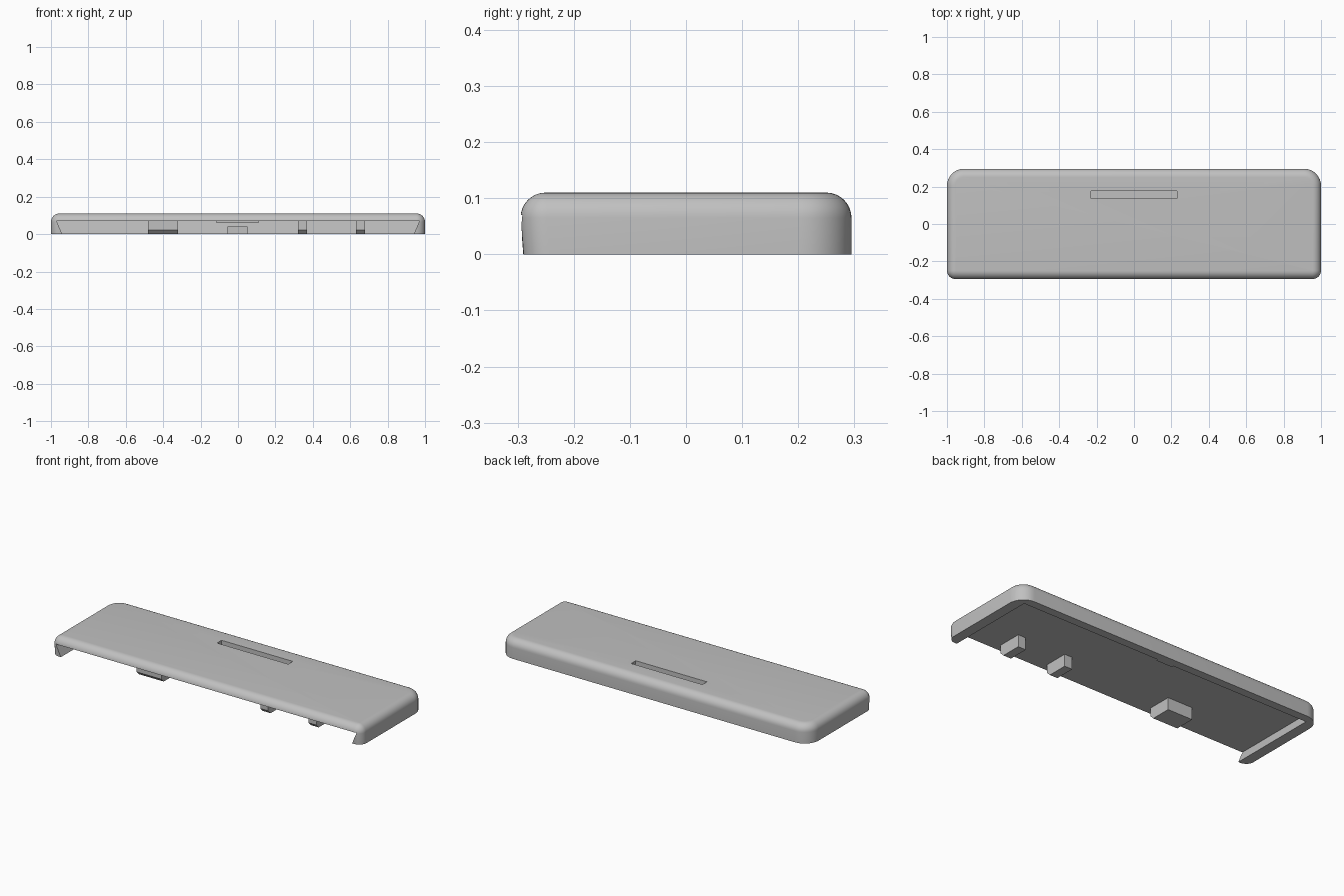
import bpy, bmesh
from math import sin, cos, pi

cube = bpy.data.objects.get("Cube")
if cube:
    bpy.data.objects.remove(cube, do_unlink=True)

grey = bpy.data.materials.new("light grey plastic")
grey.use_nodes = True
grey.diffuse_color = (0.53, 0.53, 0.53, 1)
grey.node_tree.nodes["Principled BSDF"].inputs["Base Color"].default_value = (0.53, 0.53, 0.53, 1)

HALF_X, HALF_Y, HEIGHT = 1.0, 0.295, 0.11
FILLET, CEILING = 0.045, 0.07


def outline(inset):
    """Rounded rectangle, with wider corners at the back."""
    points = []
    x, y = HALF_X - inset, HALF_Y - inset
    corners = [(1, 1, 0.09), (-1, 1, 0.09), (-1, -1, 0.047), (1, -1, 0.047)]
    for quarter, (sx, sy, radius) in enumerate(corners):
        r = max(radius - inset, 0.002)
        for i in range(9):
            a = (quarter + i / 8) * pi / 2
            points.append((sx * (x - r) + r * cos(a), sy * (y - r) + r * sin(a)))
    return points


def loft(name, rings):
    """Closed solid through a stack of matching rings, bottom to top."""
    bm = bmesh.new()
    loops = [[bm.verts.new(p) for p in ring] for ring in rings]
    n = len(loops[0])
    for low, high in zip(loops, loops[1:]):
        for i in range(n):
            j = (i + 1) % n
            bm.faces.new((low[i], low[j], high[j], high[i]))
    bm.faces.new(loops[0][::-1])
    bm.faces.new(loops[-1])
    bmesh.ops.recalc_face_normals(bm, faces=bm.faces[:])
    mesh = bpy.data.meshes.new(name)
    bm.to_mesh(mesh)
    bm.free()
    mesh.materials.append(grey)
    obj = bpy.data.objects.new(name, mesh)
    bpy.context.collection.objects.link(obj)
    return obj


def rect(x0, x1, y0, y1, z):
    return [(x0, y0, z), (x1, y0, z), (x1, y1, z), (x0, y1, z)]


def block(name, x0, x1, y0, y1, z0, z1, chamfer=0):
    """Box whose lower front edge can be cut back."""
    rings = [rect(x0, x1, y0 + chamfer, y1, z0)]
    if chamfer:
        rings.append(rect(x0, x1, y0, y1, z0 + chamfer))
    return loft(name, rings + [rect(x0, x1, y0, y1, z1)])


def cut(target, cutter):
    mod = target.modifiers.new("cut", "BOOLEAN")
    mod.operation = "DIFFERENCE"
    mod.solver = "EXACT"
    mod.object = cutter
    bpy.context.view_layer.objects.active = target
    bpy.ops.object.modifier_apply(modifier=mod.name)
    bpy.data.objects.remove(cutter, do_unlink=True)


# Cover shell with a rounded upper edge
profile = [(0, 0)]
for step in range(9):
    a = step / 8 * pi / 2
    profile.append((FILLET * (1 - cos(a)), HEIGHT - FILLET + FILLET * sin(a)))
cover = loft("cover", [[(x, y, z) for x, y in outline(t)] for t, z in profile])

# Front ends of the side walls lean slightly inward at the bottom
for v in cover.data.vertices:
    if v.co.y < -0.2 and v.co.z < 0.01:
        v.co.y += 0.005

# Undercut hollow, open at the front
low = -0.014
cut(cover, loft("hollow_cutter", [rect(-0.934, 0.934, -0.5, 0.245, low),
                                  rect(-0.97, 0.97, -0.5, 0.255, CEILING)]))

# Finger slot in the top
cut(cover, block("slot_cutter", -0.23, 0.23, 0.135, 0.177, 0.08, 0.2))

bpy.ops.object.select_all(action="DESELECT")
cover.select_set(True)
bpy.context.view_layer.objects.active = cover
bpy.ops.object.shade_smooth_by_angle(angle=pi / 6)

# Hook tabs under the front edge
for name, x0, x1 in [("wide_tab", -0.48, -0.32),
                     ("inner_tab", 0.32, 0.37),
                     ("outer_tab", 0.63, 0.68)]:
    block(name, x0, x1, -0.25, -0.11, 0, CEILING + 0.005, 0.022)

# Latch catch and ledge inside the back wall
block("latch_catch", -0.055, 0.05, 0.235, 0.26, 0, 0.04)
block("latch_ledge", -0.115, 0.11, 0.235, 0.26, 0.06, CEILING + 0.005)
